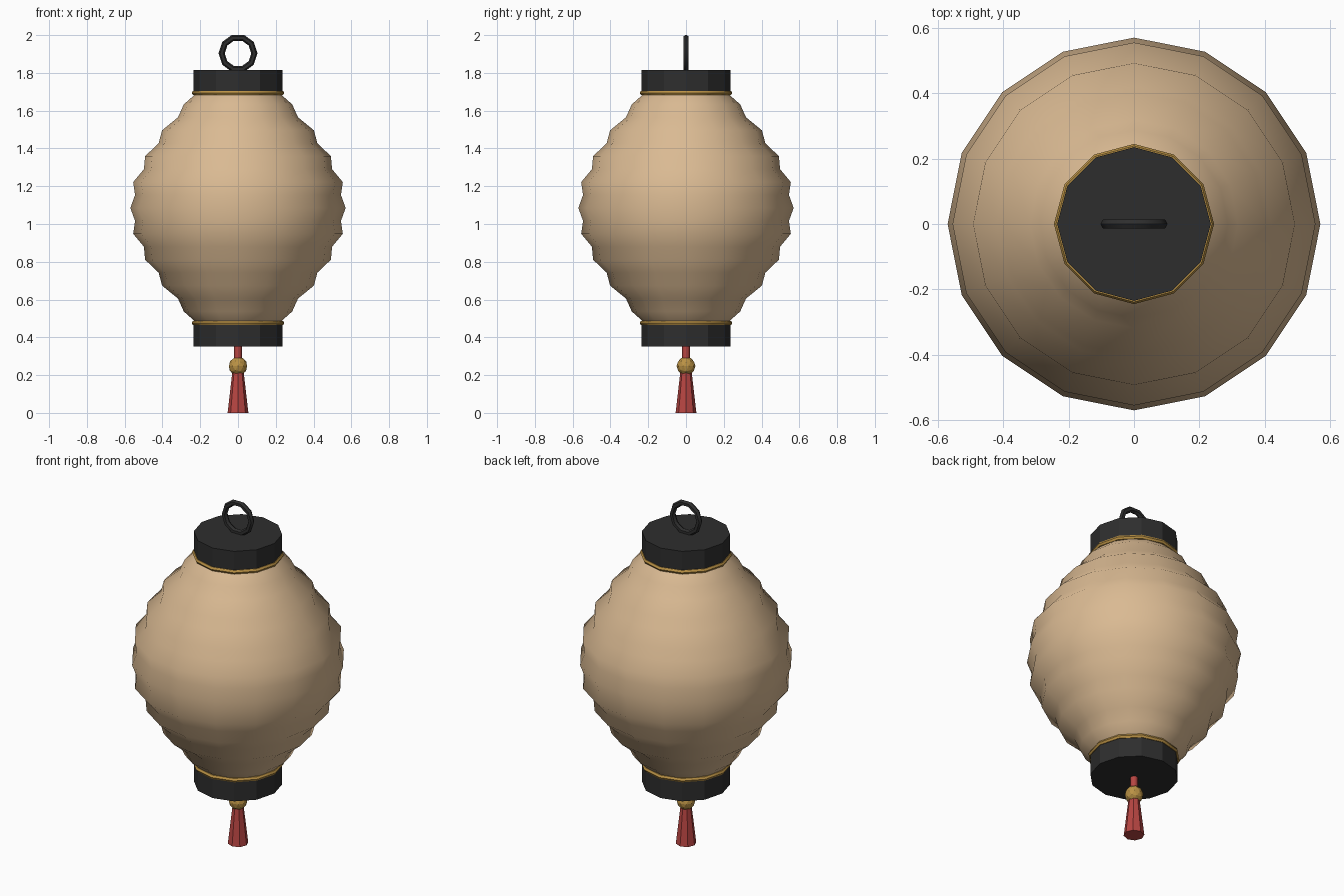
import bpy, bmesh, math

if "Cube" in bpy.data.objects:
    bpy.data.objects.remove(bpy.data.objects["Cube"])


def material(name, rgb):
    m = bpy.data.materials.new(name)
    m.diffuse_color = (*rgb, 1)
    m.use_nodes = True
    m.node_tree.nodes["Principled BSDF"].inputs["Base Color"].default_value = m.diffuse_color
    return m


PAPER = material("warm paper", (0.70, 0.49, 0.29))
BLACK = material("black lacquer", (0.027, 0.027, 0.027))
GOLD = material("gold trim", (0.50, 0.29, 0.06))
RED = material("red thread", (0.48, 0.06, 0.055))


def finish(name, mat, smooth=None):
    ob = bpy.context.object
    ob.name = name
    ob.data.materials.append(mat)
    if smooth is not None:
        bpy.ops.object.shade_smooth_by_angle(angle=math.radians(smooth))
    return ob


def frustum(name, mat, sides, r_low, r_high, z_low, z_high, smooth=None):
    bpy.ops.mesh.primitive_cone_add(vertices=sides, radius1=r_low, radius2=r_high,
                                    depth=z_high - z_low, location=(0, 0, (z_low + z_high) / 2))
    return finish(name, mat, smooth)


def torus(name, mat, z, major, minor, n_major, n_minor, rot=(0, 0, 0), smooth=None):
    bpy.ops.mesh.primitive_torus_add(location=(0, 0, z), rotation=rot, major_radius=major,
                                     minor_radius=minor, major_segments=n_major,
                                     minor_segments=n_minor)
    return finish(name, mat, smooth)


# Ribbed paper body: half profile from the widest rib to the neck, mirrored about the middle
MID, STEP, SIDES = 1.085, 0.0685, 16
half = [0.57, 0.545, 0.555, 0.498, 0.492, 0.42, 0.402, 0.318, 0.287, 0.21]
profile = [(r, MID - i * STEP) for i, r in reversed(list(enumerate(half)))]
profile += [(r, MID + i * STEP) for i, r in enumerate(half) if i]
bm = bmesh.new()
rows = [[bm.verts.new((r * math.cos(math.tau * k / SIDES), r * math.sin(math.tau * k / SIDES), z))
         for k in range(SIDES)] for r, z in profile]
for a, b in zip(rows, rows[1:]):
    for k in range(SIDES):
        n = (k + 1) % SIDES
        bm.faces.new((a[k], a[n], b[n], b[k])).smooth = True
mesh = bpy.data.meshes.new("paper_body")
bm.to_mesh(mesh)
bm.free()
mesh.materials.append(PAPER)
bpy.context.collection.objects.link(bpy.data.objects.new("paper_body", mesh))

# End caps and gold bands
frustum("top_cap", BLACK, 12, 0.235, 0.235, 1.70, 1.815)
frustum("bottom_cap", BLACK, 12, 0.235, 0.235, 0.352, 0.47)
for name, z in (("top_band", 1.694), ("bottom_band", 0.476)):
    torus(name, GOLD, z, 0.232, 0.013, 12, 6, smooth=40).rotation_euler.z = 0

# Hanging ring
torus("hanging_ring", BLACK, 1.9035, 0.0865, 0.0165, 10, 6, (math.pi / 2, 0, 0), 40)

# Tassel: cord, bead and skirt
frustum("tassel_cord", RED, 8, 0.02, 0.02, 0.25, 0.36, 50)
bpy.ops.mesh.primitive_ico_sphere_add(subdivisions=2, radius=0.05, location=(0, 0, 0.2475))
finish("tassel_bead", GOLD)
frustum("tassel_skirt", RED, 8, 0.055, 0.029, 0, 0.225)
